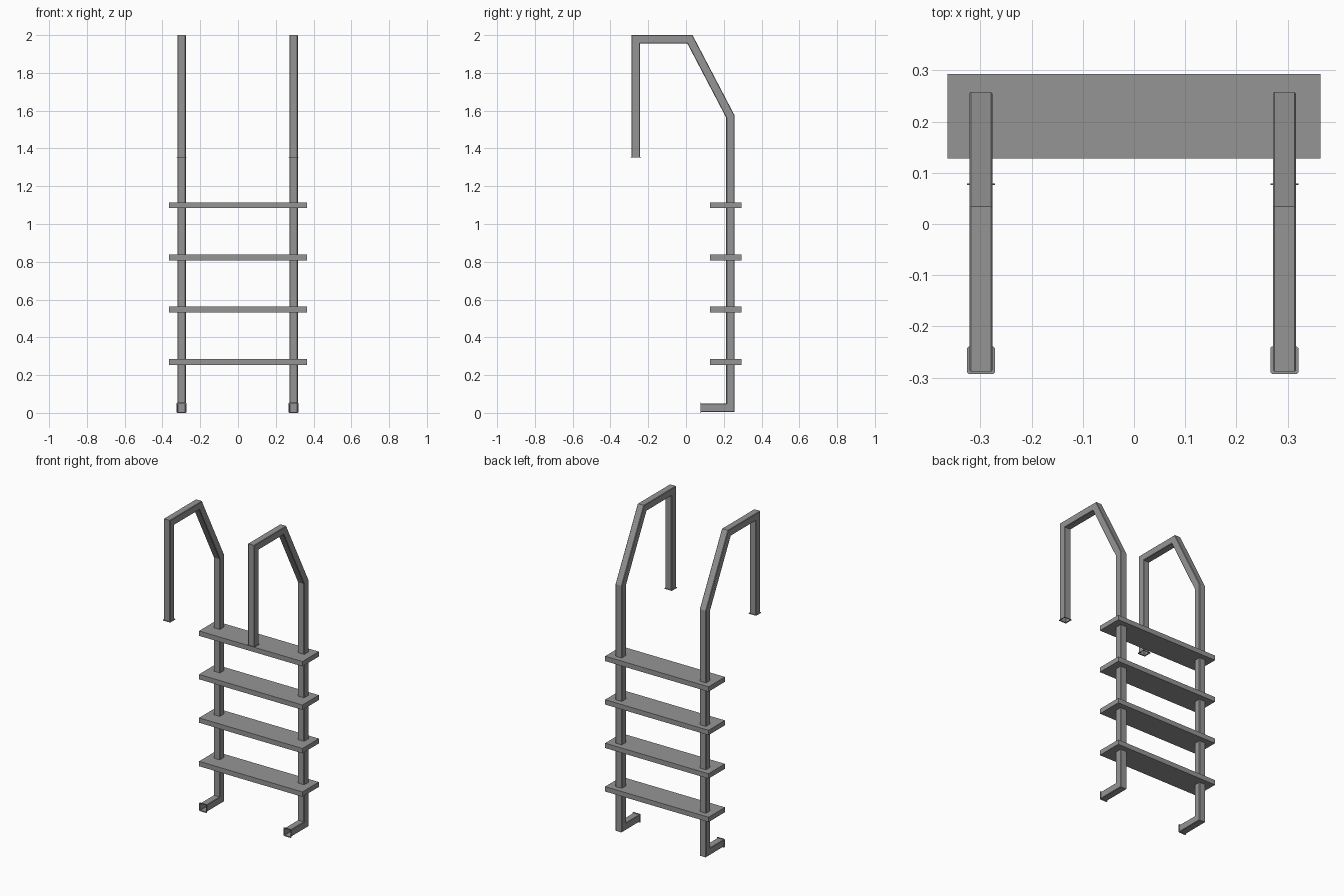
import bpy, bmesh
from mathutils import Vector

if "Cube" in bpy.data.objects:
    bpy.data.objects.remove(bpy.data.objects["Cube"])

HALF = 0.0225                     # half width of the square tube
LIP = 1.2                         # flare of the open tube ends
RAIL_X = {"left": -0.299, "right": 0.294}
# rail centreline in (y, z): front post, top, slope, rear post, foot
PATH = [(-0.266, 1.353), (-0.266, 1.9775), (0.021, 1.9775),
        (0.2355, 1.568), (0.2355, 0.027), (0.076, 0.027)]

# dark grey paint
grey = bpy.data.materials.new("dark_grey")
grey.diffuse_color = (0.3, 0.3, 0.3, 1)
grey.use_nodes = True
grey.node_tree.nodes["Principled BSDF"].inputs["Base Color"].default_value = grey.diffuse_color


def section(h, c=0.003):
    """Square with tiny chamfered corners."""
    k = h - c
    return [(h, -k), (h, k), (k, h), (-k, h), (-h, k), (-h, -k), (-k, -h), (k, -h)]


def make_object(name, bm):
    bmesh.ops.recalc_face_normals(bm, faces=bm.faces)
    me = bpy.data.meshes.new(name)
    bm.to_mesh(me)
    bm.free()
    me.materials.append(grey)
    ob = bpy.data.objects.new(name, me)
    bpy.context.collection.objects.link(ob)
    return ob


def make_rail(name, x):
    bm = bmesh.new()
    pts = [Vector(p) for p in PATH]
    dirs = [(b - a).normalized() for a, b in zip(pts, pts[1:])]

    def ring(p, n, h):
        return [bm.verts.new((x + u, p.x + n.x * v, p.y + n.y * v))
                for u, v in section(h)]

    rings = []
    for i, p in enumerate(pts):
        d0, d1 = dirs[max(i - 1, 0)], dirs[min(i, len(dirs) - 1)]
        n0, n1 = Vector((-d0.y, d0.x)), Vector((-d1.y, d1.x))
        miter = (n0 + n1) / (1 + n0.dot(n1))
        if i == 0:                # open flared lip on the front post
            rings += [ring(p, miter, HALF * 0.98), ring(p, miter, HALF * LIP),
                      ring(p + d1 * 0.003, miter, HALF * LIP),
                      ring(p + d1 * 0.003, miter, HALF)]
        elif i == len(pts) - 1:   # open flared lip on the foot
            rings += [ring(p - d0 * 0.003, miter, HALF),
                      ring(p - d0 * 0.003, miter, HALF * LIP),
                      ring(p, miter, HALF * LIP), ring(p, miter, HALF * 0.98)]
        else:                     # mitred bend
            rings.append(ring(p, miter, HALF))
    for a, b in zip(rings, rings[1:]):
        for j in range(len(a)):
            k = (j + 1) % len(a)
            bm.faces.new((a[j], a[k], b[k], b[j]))
    return make_object(name, bm)


def make_tread(name, z):
    bm = bmesh.new()
    bmesh.ops.create_cube(bm, size=1)
    bmesh.ops.scale(bm, vec=(0.728, 0.165, 0.031), verts=bm.verts)
    bmesh.ops.translate(bm, vec=(0, 0.2105, z), verts=bm.verts)
    return make_object(name, bm)


# bent handrails
for side, x in RAIL_X.items():
    make_rail(side + "_rail", x)

# flat treads
for i in range(4):
    make_tread(f"tread_{i + 1}", 0.27 + i * 0.2765)
